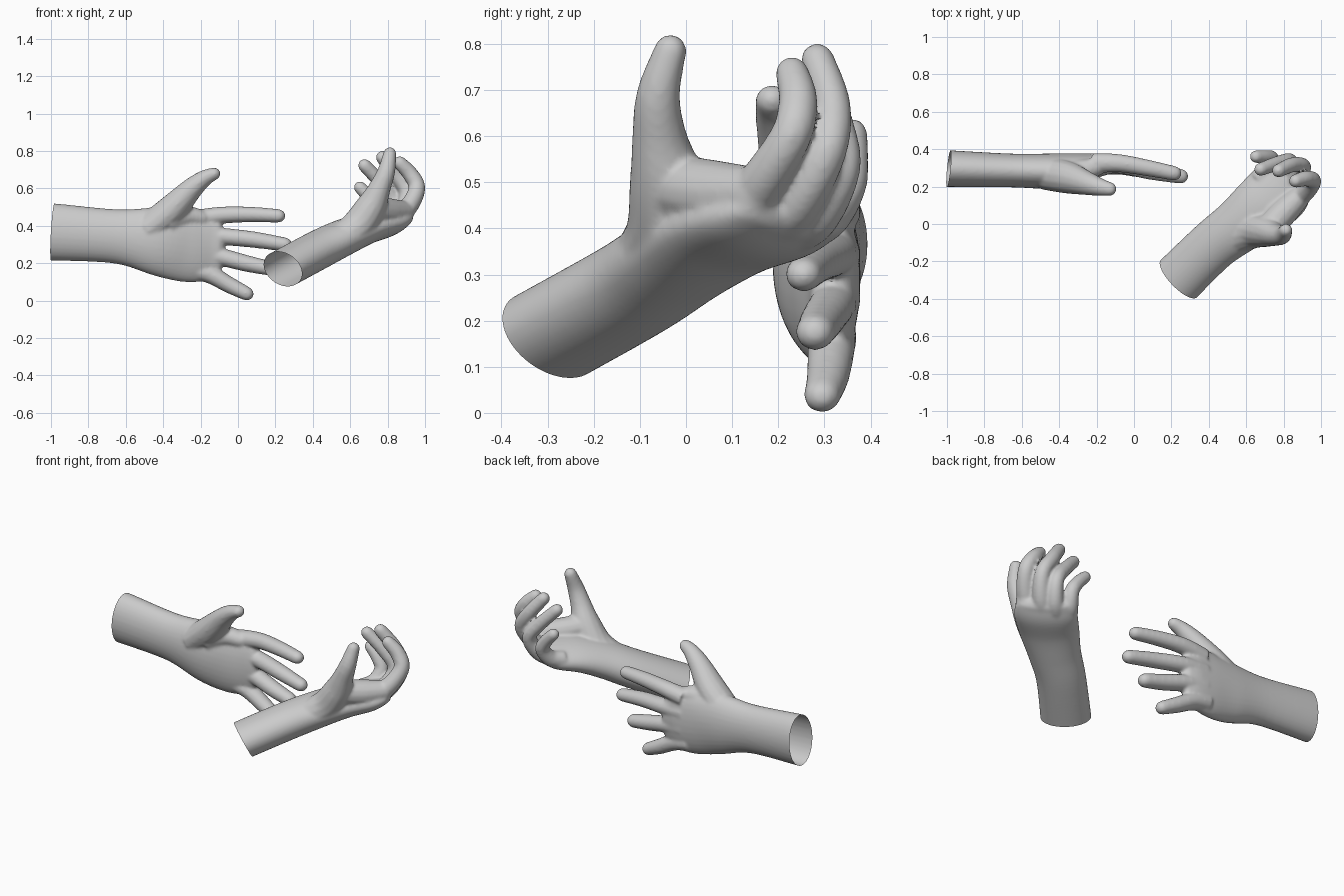
import bpy, bmesh, math
from mathutils import Vector

skin = bpy.data.materials.new("plain_grey")
skin.diffuse_color = (0.6, 0.6, 0.6, 1)


def catmull(a, b, c, d, t):
    return [0.5 * (2 * q + (r - p) * t + (2 * p - 5 * q + 4 * r - s) * t * t
                   + (3 * q - p - 3 * r + s) * t ** 3) for p, q, r, s in zip(a, b, c, d)]


def loft(bm, stations, side, n=20, steps=6):
    """Closed tube through stations (x, y, z, half width, half thickness)."""
    s = [stations[0]] + stations + [stations[-1]]
    pts = [catmull(*s[i:i + 4], k / steps) for i in range(len(s) - 3) for k in range(steps)]
    pts.append(list(stations[-1]))
    # domed end
    d = (Vector(pts[-1][:3]) - Vector(pts[-2][:3])).normalized()
    x, y, z, w, t = pts[-1]
    for a in (25, 50, 75):
        o = Vector((x, y, z)) + d * t * math.sin(math.radians(a))
        c = math.cos(math.radians(a))
        pts.append([*o, w * c, t * c])
    rings = []
    for i, p in enumerate(pts):
        tan = Vector(pts[min(i + 1, len(pts) - 1)][:3]) - Vector(pts[max(i - 1, 0)][:3])
        tan.normalize()
        u = Vector(side)
        u = (u - tan * u.dot(tan)).normalized()
        v = tan.cross(u)
        c = Vector(p[:3])
        rings.append([bm.verts.new(c + u * p[3] * math.cos(j * math.tau / n)
                                   + v * p[4] * math.sin(j * math.tau / n)) for j in range(n)])
    for r0, r1 in zip(rings, rings[1:]):
        for j in range(n):
            k = (j + 1) % n
            bm.faces.new((r0[j], r0[k], r1[k], r1[j]))
    bm.faces.new(rings[0][::-1])
    bm.faces.new(rings[-1])


def digit(bm, path, side, depth):
    """Finger through (x, y, z, radius) points; depth scales its thickness."""
    loft(bm, [(x, y, z, r + .002, r * depth + .002) for x, y, z, r in path], side, n=14)


def make_hand(name, palm, side, depth, digits, cut_co, cut_no):
    bm = bmesh.new()
    loft(bm, palm, side, n=32)
    for d in digits:
        digit(bm, d, side, depth)
    bmesh.ops.recalc_face_normals(bm, faces=bm.faces)
    me = bpy.data.meshes.new(name)
    bm.to_mesh(me)
    bm.free()
    ob = bpy.data.objects.new(name, me)
    bpy.context.collection.objects.link(ob)
    bpy.context.view_layer.objects.active = ob
    ob.select_set(True)
    # fuse all parts into one skin and soften the joins
    rm = ob.modifiers.new("fuse", 'REMESH')
    rm.mode = 'VOXEL'
    rm.voxel_size = 0.008
    sm = ob.modifiers.new("soften", 'SMOOTH')
    sm.factor = 0.5
    sm.iterations = 10
    for m in ("fuse", "soften"):
        bpy.ops.object.modifier_apply(modifier=m)
    # open the forearm end
    bm = bmesh.new()
    bm.from_mesh(ob.data)
    bmesh.ops.bisect_plane(bm, geom=bm.verts[:] + bm.edges[:] + bm.faces[:],
                           plane_co=cut_co, plane_no=cut_no, clear_outer=True)
    bm.to_mesh(ob.data)
    bm.free()
    ob.data.materials.clear()
    ob.data.materials.append(skin)
    bpy.ops.object.shade_smooth_by_angle(angle=math.radians(40))
    ob.select_set(False)


# hand reaching sideways, palm to the front
make_hand(
    "reaching_hand",
    [(-1.08, .296, .368, .153, .1), (-.99, .296, .367, .153, .098), (-.65, .286, .343, .145, .09),
     (-.43, .283, .318, .184, .094), (-.27, .303, .29, .192, .076), (-.17, .317, .288, .18, .06),
     (-.12, .318, .288, .16, .05)],
    (0, 0, 1), 1.07,
    [
        # thumb
        [(-.48, .27, .38, .08), (-.36, .25, .48, .08), (-.25, .217, .595, .058),
         (-.18, .197, .653, .043), (-.13, .187, .677, .033)],
        # thumb web
        [(-.38, .265, .42, .075), (-.28, .285, .45, .055), (-.2, .305, .44, .045)],
        # index, middle, ring, little
        [(-.22, .325, .435, .05), (-.08, .325, .457, .044), (.07, .30, .46, .04), (.215, .271, .453, .035)],
        [(-.22, .325, .345, .05), (-.08, .32, .342, .045), (.09, .283, .325, .042), (.25, .255, .30, .036)],
        [(-.22, .325, .25, .05), (-.1, .318, .235, .046), (.04, .295, .20, .043), (.155, .28, .175, .038)],
        [(-.25, .315, .165, .05), (-.15, .315, .14, .047), (-.04, .308, .080, .042), (.045, .295, .038, .036)],
    ],
    Vector((-.99, .30, .37)), Vector((-1, .1, .06)))

# cupped hand, palm up
make_hand(
    "cupped_hand",
    [(.19, -.345, .140, .14, .104), (.242, -.29, .170, .14, .104), (.423, -.115, .268, .138, .104),
     (.553, -.015, .333, .148, .098), (.67, .08, .382, .168, .086), (.77, .17, .405, .176, .073),
     (.82, .22, .425, .162, .056)],
    (.69, -.71, .12), 1.0,
    [
        # thumb
        [(.53, -.085, .31, .085), (.635, -.04, .39, .09), (.71, -.042, .50, .08), (.757, -.058, .60, .058),
         (.793, -.06, .69, .046), (.812, -.034, .785, .034)],
        # thumb web
        [(.715, -.03, .49, .07), (.80, .06, .475, .072), (.885, .145, .475, .058)],
        # index, middle, ring, little
        [(.83, .12, .435, .055), (.91, .165, .50, .049), (.957, .227, .60, .043),
         (.922, .243, .675, .041), (.865, .23, .736, .035)],
        [(.78, .18, .40, .055), (.86, .24, .45, .049), (.905, .305, .565, .041),
         (.85, .317, .665, .039), (.773, .285, .765, .035)],
        [(.73, .22, .39, .052), (.80, .285, .425, .046), (.833, .338, .53, .039),
         (.768, .325, .625, .037), (.677, .292, .722, .034)],
        [(.67, .24, .40, .05), (.712, .305, .42, .045), (.735, .35, .49, .039),
         (.703, .358, .55, .036), (.652, .36, .605, .032)],
    ],
    Vector((.24, -.295, .172)), Vector((-.62, -.63, -.46)))
